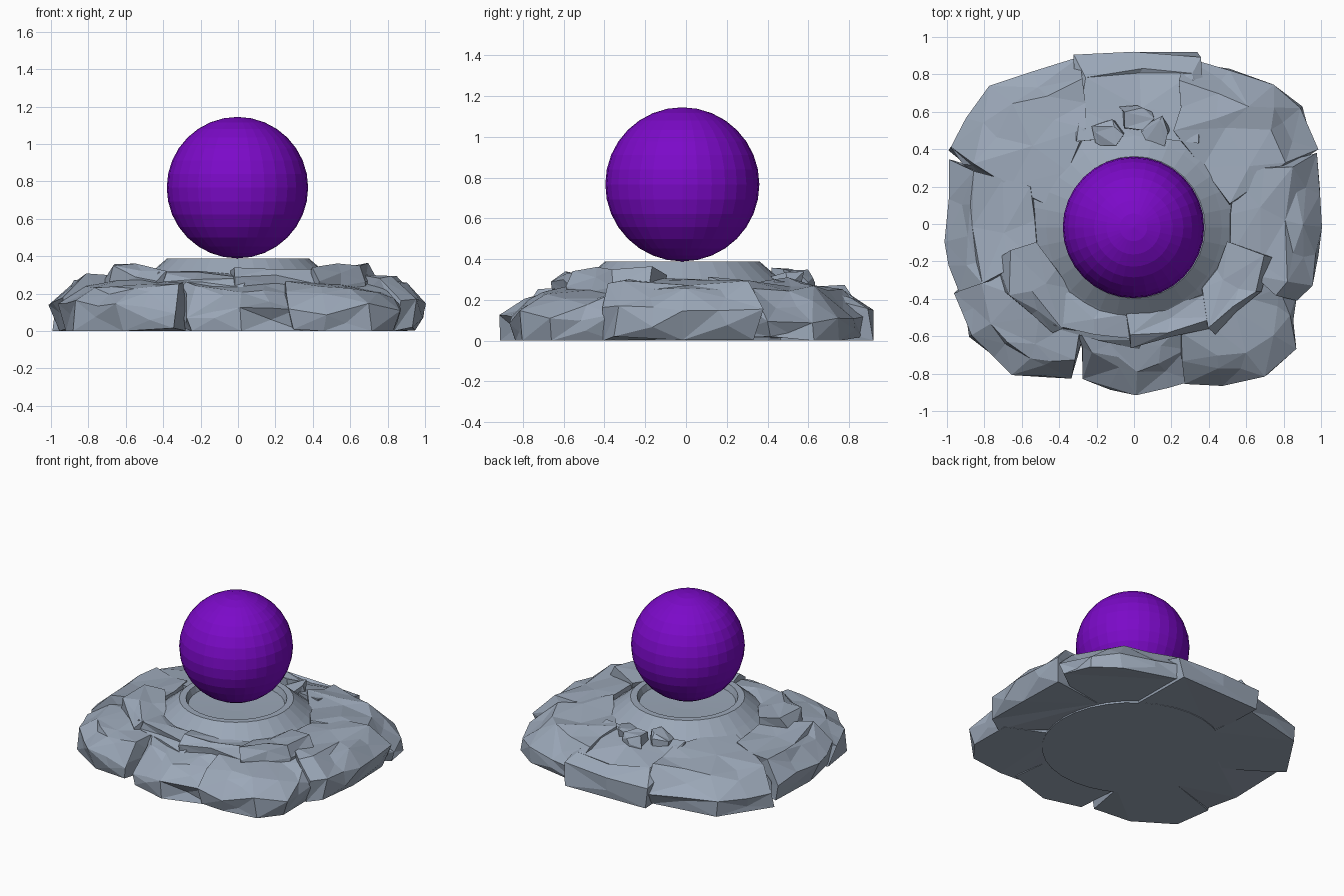
import bpy, bmesh, math, random
from mathutils import Vector

if "Cube" in bpy.data.objects:
    bpy.data.objects.remove(bpy.data.objects["Cube"])

random.seed(5)


def material(name, colour):
    mat = bpy.data.materials.new(name)
    mat.diffuse_color = colour
    mat.use_nodes = True
    mat.node_tree.nodes["Principled BSDF"].inputs["Base Color"].default_value = mat.diffuse_color
    return mat


slate = material("slate", (.33, .39, .48, 1))
purple = material("purple", (.2, .003, .58, 1))


def finish(bm, name):
    bmesh.ops.recalc_face_normals(bm, faces=bm.faces[:])
    me = bpy.data.meshes.new(name)
    bm.to_mesh(me)
    bm.free()
    me.materials.append(slate)
    ob = bpy.data.objects.new(name, me)
    bpy.context.collection.objects.link(ob)
    return ob


def rock(name, outline, shoulder, edge, inner, pull=0.87, base=0.0):
    """Faceted boulder: plan outline, shoulder height, outer and inner top heights."""
    j = lambda a: random.uniform(-a, a)
    bm = bmesh.new()
    rmax = max(math.hypot(x, y) for x, y in outline)
    for x, y in outline:
        if math.hypot(x, y) > rmax * 0.78:
            k, p = 0.98 + j(0.015), pull + j(0.025)
            bm.verts.new((x * k, y * k, base))
            bm.verts.new((x, y, shoulder + j(0.035)))
            bm.verts.new((x * p, y * p, edge + j(0.02)))
        else:
            bm.verts.new((x, y, base))
            bm.verts.new((x, y, inner + j(0.01)))
    bmesh.ops.convex_hull(bm, input=bm.verts[:])
    loose = [v for v in bm.verts if not v.link_faces]
    bmesh.ops.delete(bm, geom=loose, context='VERTS')
    # break long edges into chipped facets, keeping the underside flat
    long_edges = [e for e in bm.edges if e.calc_length() > 0.24
                  and max(v.co.z for v in e.verts) > base + 0.05]
    old = set(bm.verts)
    bmesh.ops.subdivide_edges(bm, edges=long_edges, cuts=1)
    for v in bm.verts:
        if v not in old:
            v.co += Vector((j(0.022), j(0.022), j(0.022)))
            v.co.z = max(v.co.z, base)
    bmesh.ops.triangulate(bm, faces=bm.faces[:])
    return finish(bm, name)


def lathe(name, profile, sides=32, centre=(0, -0.018)):
    bm = bmesh.new()
    rings = []
    for r, z in profile:
        rings.append([bm.verts.new((centre[0] + r * math.cos(2 * math.pi * i / sides),
                                    centre[1] + r * math.sin(2 * math.pi * i / sides), z))
                      for i in range(sides)])
    for a, b in zip(rings, rings[1:]):
        for i in range(sides):
            n = (i + 1) % sides
            bm.faces.new((a[i], a[n], b[n], b[i]))
    bm.faces.new(rings[0])
    bm.faces.new(rings[-1])
    return finish(bm, name)


# outer ring of boulders
rock("back_rock", [(-.31, .915), (0, .9), (.35, .905), (.36, .45), (-.3, .45)],
     .11, .21, .31, .86)
rock("back_right_rock", [(.3, .89), (.75, .76), (.89, .61), (.98, .4), (.5, .1), (.22, .5)],
     .12, .24, .3, .85)
rock("right_rock", [(.975, .36), (1, 0), (.96, -.35), (.85, -.41), (.5, -.15), (.55, .25)],
     .15, .28, .3, .87)
rock("front_right_rock", [(.87, -.36), (.85, -.67), (.71, -.81), (.49, -.87), (.29, -.84),
                          (.25, -.45), (.5, -.2)], .13, .225, .28, .88)
rock("front_rock", [(.33, -.82), (.03, -.905), (-.27, -.83), (-.31, -.5), (0, -.42), (.3, -.5)],
     .12, .23, .28, .83)
rock("front_left_rock", [(-.95, -.36), (-.89, -.61), (-.64, -.79), (-.34, -.84), (-.26, -.5),
                         (-.5, -.2)], .13, .23, .28, .87)
rock("left_rock", [(-.98, .33), (-1, -.08), (-.95, -.37), (-.5, -.2), (-.55, .2)],
     .15, .28, .3, .87)
rock("back_left_rock", [(-1, .39), (-.76, .74), (-.31, .89), (-.25, .5), (-.5, .1), (-.8, .25)],
     .12, .24, .3, .84)

# raised ledges hugging the front of the seat
for side, s in (("left", -1), ("right", 1)):
    rock(f"ledge_{side}", [(.72 * s, -.17), (.68 * s, -.37), (.42 * s, -.57), (.35 * s, -.35),
                           (.52 * s, -.1)], .27, .335, .315, .95, .05)
    rock(f"front_ledge_{side}", [(.46 * s, -.55), (-.03 * s, -.66), (-.03 * s, -.49),
                                 (.38 * s, -.36)], .25, .315, .305, .94, .05)

# broken chip behind the seat
for i, (x, y, s) in enumerate([(.02, .58, .09), (-.14, .5, .08), (.13, .5, .08)]):
    pts = [(x + s * math.cos(a), y + .8 * s * math.sin(a)) for a in (.3, 1.5, 2.7, 3.9, 5.2)]
    rock(f"chip_{i + 1}", pts, .295, .325, .325, .97, .1)

# flared seat with a shallow recess
lathe("seat", [(.6, 0), (.57, .23), (.47, .31), (.38, .388), (.335, .388), (.32, .345), (.1, .34)])

# orb
bpy.ops.mesh.primitive_uv_sphere_add(segments=32, ring_count=16, radius=.378,
                                     location=(-.003, -.018, .767))
orb = bpy.context.object
orb.name = "orb"
orb.data.materials.append(purple)
